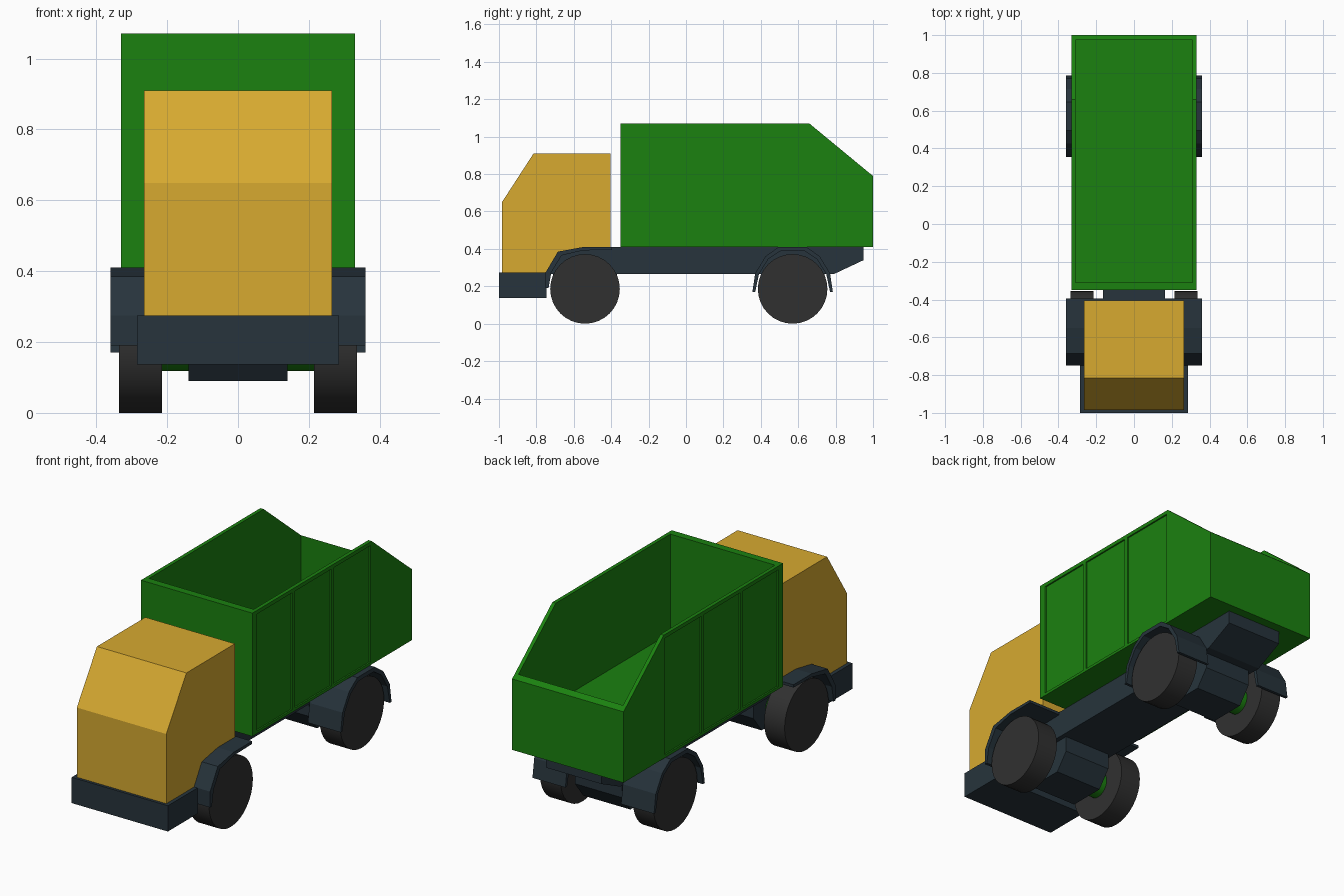
import bpy, bmesh, math
from mathutils import Matrix

if "Cube" in bpy.data.objects:
    bpy.data.objects.remove(bpy.data.objects["Cube"])


def material(name, rgb):
    m = bpy.data.materials.new(name)
    m.diffuse_color = (*rgb, 1)
    m.use_nodes = True
    m.node_tree.nodes["Principled BSDF"].inputs["Base Color"].default_value = m.diffuse_color
    return m


GREEN = material("green paint", (0.011, 0.22, 0.005))
YELLOW = material("yellow paint", (0.68, 0.40, 0.03))
DARK = material("dark steel", (0.02, 0.034, 0.045))
RUBBER = material("rubber", (0.03, 0.03, 0.03))


def finish(bm, name, mat, mirror=False):
    bmesh.ops.recalc_face_normals(bm, faces=bm.faces)
    me = bpy.data.meshes.new(name)
    bm.to_mesh(me)
    bm.free()
    me.materials.append(mat)
    ob = bpy.data.objects.new(name, me)
    bpy.context.collection.objects.link(ob)
    if mirror:
        ob.modifiers.new("mirror", 'MIRROR').use_axis = (True, False, False)
    return ob


def prism(name, profile, x0, x1, mat, mirror=False):
    """Extrude a (y, z) profile from x0 to x1."""
    bm = bmesh.new()
    face = bm.faces.new([bm.verts.new((x0, y, z)) for y, z in profile])
    ext = bmesh.ops.extrude_face_region(bm, geom=[face])
    verts = [v for v in ext["geom"] if isinstance(v, bmesh.types.BMVert)]
    bmesh.ops.translate(bm, verts=verts, vec=(x1 - x0, 0, 0))
    return finish(bm, name, mat, mirror)


def rect(y0, y1, z0, z1):
    return [(y0, z0), (y1, z0), (y1, z1), (y0, z1)]


def cylinder(name, r, x0, x1, y, z, mat, mirror=False):
    bm = bmesh.new()
    mtx = Matrix.Translation(((x0 + x1) / 2, y, z)) @ Matrix.Rotation(math.pi / 2, 4, 'Y')
    bmesh.ops.create_cone(bm, cap_ends=True, segments=32, radius1=r, radius2=r,
                          depth=x1 - x0, matrix=mtx)
    ob = finish(bm, name, mat, mirror)
    for p in ob.data.polygons:
        p.use_smooth = len(p.vertices) == 4
    bpy.context.view_layer.objects.active = ob
    ob.select_set(True)
    bpy.ops.object.shade_smooth_by_angle(angle=math.radians(35))
    ob.select_set(False)
    return ob


# Cab with wheel-arch cut-out, and bumper
prism("cab", [(-.985, .275), (-.985, .648), (-.815, .91), (-.405, .91), (-.405, .40),
              (-.55, .40), (-.685, .375), (-.745, .275)], -.265, .265, YELLOW)
prism("bumper", rect(-1, -.745, .137, .275), -.285, .285, DARK)

# Chassis
prism("chassis", [(-.745, .265), (.79, .265), (.95, .34), (.95, .41), (-.68, .41),
                  (-.745, .275)], -.165, .165, DARK)

# Front fenders
prism("front_fender", [(-.735, .19), (-.75, .19), (-.75, .275), (-.685, .385), (-.55, .41),
                       (-.395, .41), (-.395, .395), (-.55, .392), (-.665, .365),
                       (-.72, .275)], .165, .36, DARK, True)

# Rear fenders, arch mirrored about the axle
REAR = .57
outer = [(.215, .17), (.2, .27), (.145, .36), (.075, .41)]
inner = [(.2, .17), (.18, .265), (.13, .345), (.065, .388)]
arch = ([(REAR - d, z) for d, z in outer] + [(REAR + d, z) for d, z in reversed(outer)]
        + [(REAR + d, z) for d, z in inner] + [(REAR - d, z) for d, z in reversed(inner)])
prism("rear_fender", arch, .165, .36, DARK, True)

# Wheels, axles and axle housings
for label, c in (("front", -.54), ("rear", REAR)):
    cylinder(label + "_wheel", .186, .215, .336, c, .186, RUBBER, True)
    cylinder(label + "_axle", .068, -.22, .22, c, .186, GREEN)
    prism(label + "_axle_housing", [(c - .17, .27), (c - .17, .18), (c - .1, .09),
                                    (c + .1, .09), (c + .17, .18), (c + .17, .27)],
          -.14, .14, DARK)

# Bed: floor, end walls and side walls
prism("bed_floor", rect(-.33, .98, .41, .54), -.315, .315, GREEN)
prism("bed_front_wall", rect(-.35, -.31, .41, 1.07), -.33, .33, GREEN)
prism("bed_tailgate", [(.975, .41), (1, .41), (1, .79), (.975, .81)], -.33, .33, GREEN)
prism("bed_side_wall", [(-.31, .41), (.975, .41), (.975, .81), (.66, 1.07), (-.31, 1.07)],
      .31, .322, GREEN, True)

# Raised framing around the recessed side panels
prism("bed_rear_panel", [(.65, .41), (.975, .41), (.975, .81), (.66, 1.07), (.65, 1.07)],
      .322, .33, GREEN, True)
for i, y in enumerate((0, .33)):
    prism(f"bed_rib_{i + 1}", rect(y - .012, y + .012, .425, 1.05), .322, .33, GREEN, True)
prism("bed_top_rail", rect(-.31, .65, 1.05, 1.07), .322, .33, GREEN, True)
prism("bed_bottom_rail", rect(-.31, .65, .41, .425), .322, .33, GREEN, True)
